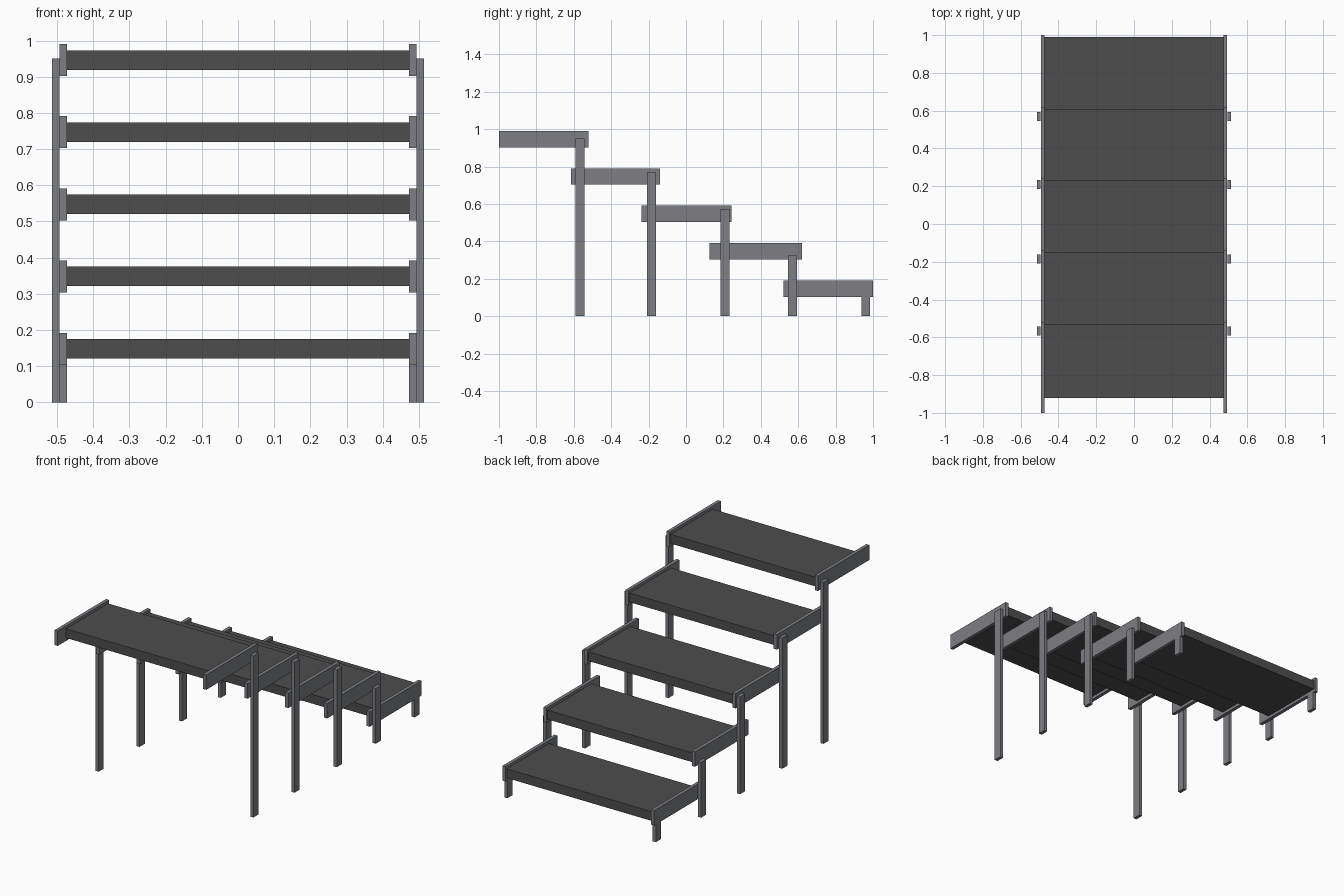
import bpy

if "Cube" in bpy.data.objects:
    bpy.data.objects.remove(bpy.data.objects["Cube"])


def material(name, rgb):
    m = bpy.data.materials.new(name)
    m.diffuse_color = (*rgb, 1.0)
    m.use_nodes = True
    m.node_tree.nodes["Principled BSDF"].inputs["Base Color"].default_value = m.diffuse_color
    return m


TREAD = material("dark grey tread", (0.075, 0.075, 0.075))
METAL = material("mid grey frame", (0.205, 0.208, 0.228))


def box(name, x, y, z, mat):
    """Box from (min, max) pairs on each axis."""
    bpy.ops.mesh.primitive_cube_add(
        size=1, location=[(a + b) / 2 for a, b in (x, y, z)])
    o = bpy.context.object
    o.name = name
    o.scale = [b - a for a, b in (x, y, z)]
    bpy.ops.object.transform_apply(location=False, rotation=False, scale=True)
    o.data.materials.append(mat)


# plate start y, plate end y, plate bottom z, leg centre y, leg top z
STEPS = [
    (-1.000, -0.522, 0.902, -0.567, 0.950),
    (-0.615, -0.140, 0.703, -0.185, 0.768),
    (-0.237, 0.242, 0.503, 0.208, 0.572),
    (0.125, 0.620, 0.304, 0.570, 0.325),
    (0.520, 1.000, 0.104, 0.961, 0.104),
]

for i, (y0, y1, z, leg_y, leg_top) in enumerate(STEPS):
    n = 5 - i
    # tread board between the side plates
    box(f"tread_{n}", (-0.474, 0.474), (y0 + 0.078, y1 - 0.01),
        (z + 0.017, z + 0.071), TREAD)
    # legs stand outside the plates, except the lowest pair beneath them
    lx = (0.473, 0.493) if n == 1 else (0.494, 0.514)
    for side, s in (("left", -1), ("right", 1)):
        box(f"side_plate_{side}_{n}", sorted((s * 0.473, s * 0.493)),
            (y0, y1), (z, z + 0.088), METAL)
        box(f"leg_{side}_{n}", sorted((s * lx[0], s * lx[1])),
            (leg_y - 0.024, leg_y + 0.024), (0, leg_top), METAL)
